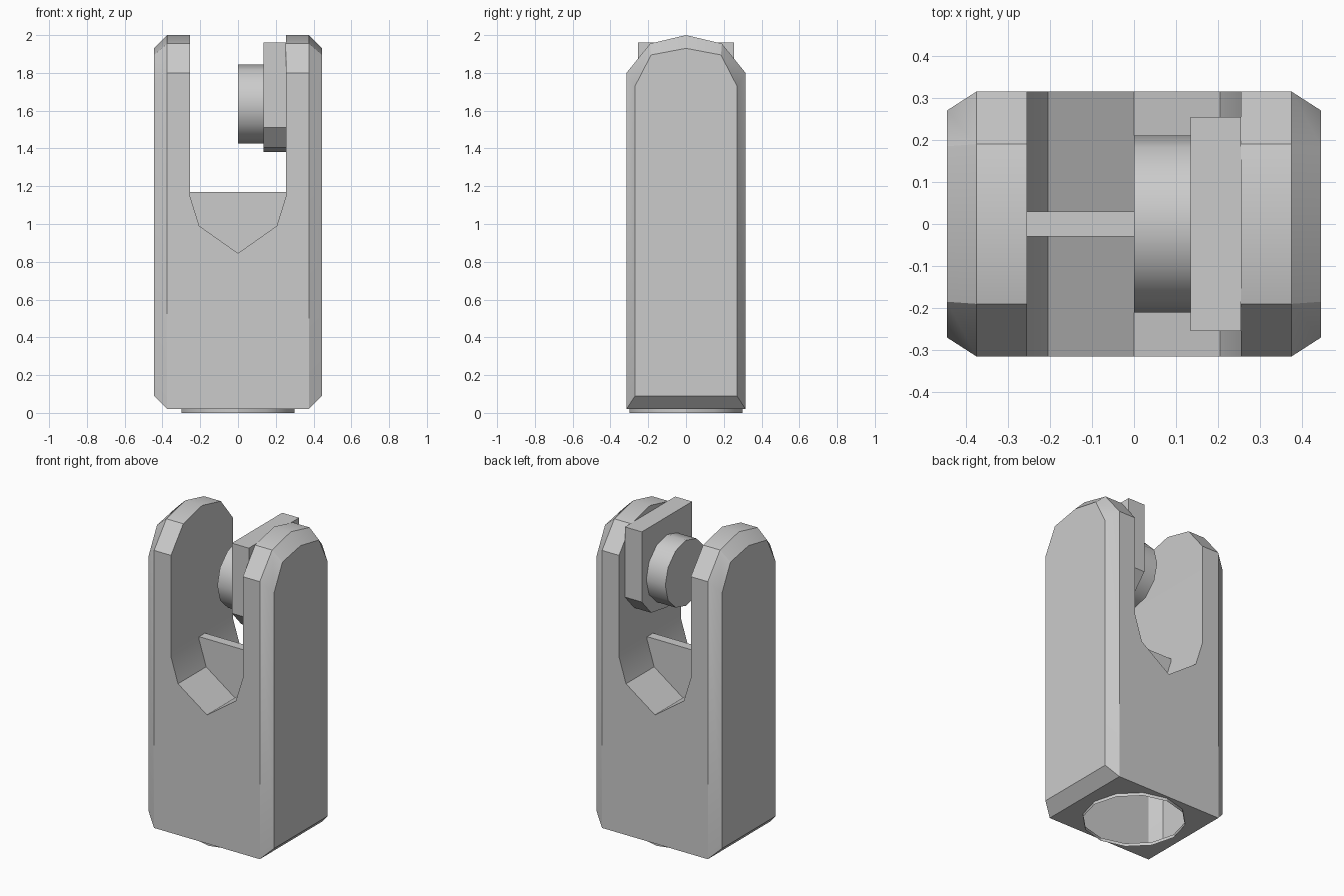
import bpy, bmesh, math

cube = bpy.data.objects.get("Cube")
if cube:
    bpy.data.objects.remove(cube, do_unlink=True)

GREY = (0.6, 0.6, 0.6, 1.0)
metal = bpy.data.materials.new("plain_grey")
metal.use_nodes = True
metal.diffuse_color = GREY
metal.node_tree.nodes["Principled BSDF"].inputs["Base Color"].default_value = GREY


def make_object(name, bm):
    mesh = bpy.data.meshes.new(name)
    bm.to_mesh(mesh)
    bm.free()
    mesh.materials.append(metal)
    obj = bpy.data.objects.new(name, mesh)
    bpy.context.scene.collection.objects.link(obj)
    return obj


def loft(name, rings):
    """Skin a row of matching rings and cap both ends."""
    bm = bmesh.new()
    rows = [[bm.verts.new(p) for p in ring] for ring in rings]
    n = len(rows[0])
    for a, b in zip(rows, rows[1:]):
        for i in range(n):
            j = (i + 1) % n
            bm.faces.new((a[i], a[j], b[j], b[i]))
    bm.faces.new(rows[0])
    bm.faces.new(rows[-1])
    bmesh.ops.recalc_face_normals(bm, faces=bm.faces)
    return make_object(name, bm)


def mirrored(half):
    """Complete a symmetric outline whose centre points have a zero first value."""
    return half + [(-u, z) for u, z in reversed(half) if u > 0]


def along_x(x, outline):
    return [(x, u, z) for u, z in outline]


def along_y(y, outline):
    return [(u, y, z) for u, z in outline]


def smooth(obj, degrees):
    bpy.ops.object.select_all(action='DESELECT')
    obj.select_set(True)
    bpy.context.view_layer.objects.active = obj
    bpy.ops.object.shade_smooth_by_angle(angle=math.radians(degrees))


# Fork body: side outline with bevelled ends
BASE = 0.02
outer = mirrored([(0.315, BASE), (0.315, 1.80), (0.19, 1.955), (0, 2.0)])
inner = mirrored([(0.27, 0.09), (0.27, 1.73), (0.185, 1.895), (0, 1.93)])
body = loft("fork_body", [along_x(-0.445, inner), along_x(-0.375, outer),
                          along_x(0.375, outer), along_x(0.445, inner)])

# Slot between the two arms
floor = [(0, 0.845), (0.205, 0.99), (0.255, 1.15)]
slot = mirrored(floor + [(0.255, 2.5)])
cutter = loft("slot_cutter", [along_y(-0.5, slot), along_y(0.5, slot)])
cutter.hide_render = True
cut = body.modifiers.new("slot", 'BOOLEAN')
cut.operation = 'DIFFERENCE'
cut.solver = 'EXACT'
cut.object = cutter
bpy.context.view_layer.update()
cut_mesh = bpy.data.meshes.new_from_object(
    body.evaluated_get(bpy.context.evaluated_depsgraph_get()))
body.modifiers.clear()
body.data = cut_mesh
bpy.data.objects.remove(cutter, do_unlink=True)

# Round opening in the hollow base, with a thin lip down to the ground
bm = bmesh.new()
bm.from_mesh(cut_mesh)
bottom = [f for f in bm.faces if all(abs(v.co.z - BASE) < 0.001 for v in f.verts)]
bmesh.ops.delete(bm, geom=bottom, context='FACES_ONLY')
border = [e for e in bm.edges if e.is_boundary]
SIDES = 12
ring = []
for i in range(SIDES):
    a = math.tau * i / SIDES
    ring.append(bm.verts.new((0.3 * math.cos(a), 0.3 * math.sin(a), BASE)))
lip = [bm.edges.new((ring[i], ring[(i + 1) % SIDES])) for i in range(SIDES)]
bmesh.ops.triangle_fill(bm, use_beauty=True, edges=border + lip, normal=(0, 0, -1))
low = [bm.verts.new((v.co.x, v.co.y, 0)) for v in ring]
for i in range(SIDES):
    j = (i + 1) % SIDES
    bm.faces.new((low[i], low[j], ring[j], ring[i]))
bmesh.ops.recalc_face_normals(bm, faces=bm.faces)
bm.to_mesh(cut_mesh)
bm.free()
smooth(body, 30)

# Thin web standing across the slot floor
web = mirrored(floor + [(0.255, 1.17)])
loft("slot_web", [along_y(-0.03, web), along_y(0.03, web)])

# Pin head plate on the inner face of one arm, square on top and rounded below
plate = mirrored([(0, 1.38), (0.16, 1.405), (0.255, 1.51), (0.255, 1.96)])
loft("pin_plate", [along_x(0.135, plate), along_x(0.255, plate)])

# Short round pin reaching to the middle of the slot
circle = [(0.21 * math.sin(math.tau * i / SIDES),
           1.635 + 0.21 * math.cos(math.tau * i / SIDES)) for i in range(SIDES)]
pin = loft("pin", [along_x(0, circle), along_x(0.135, circle)])
smooth(pin, 35)
